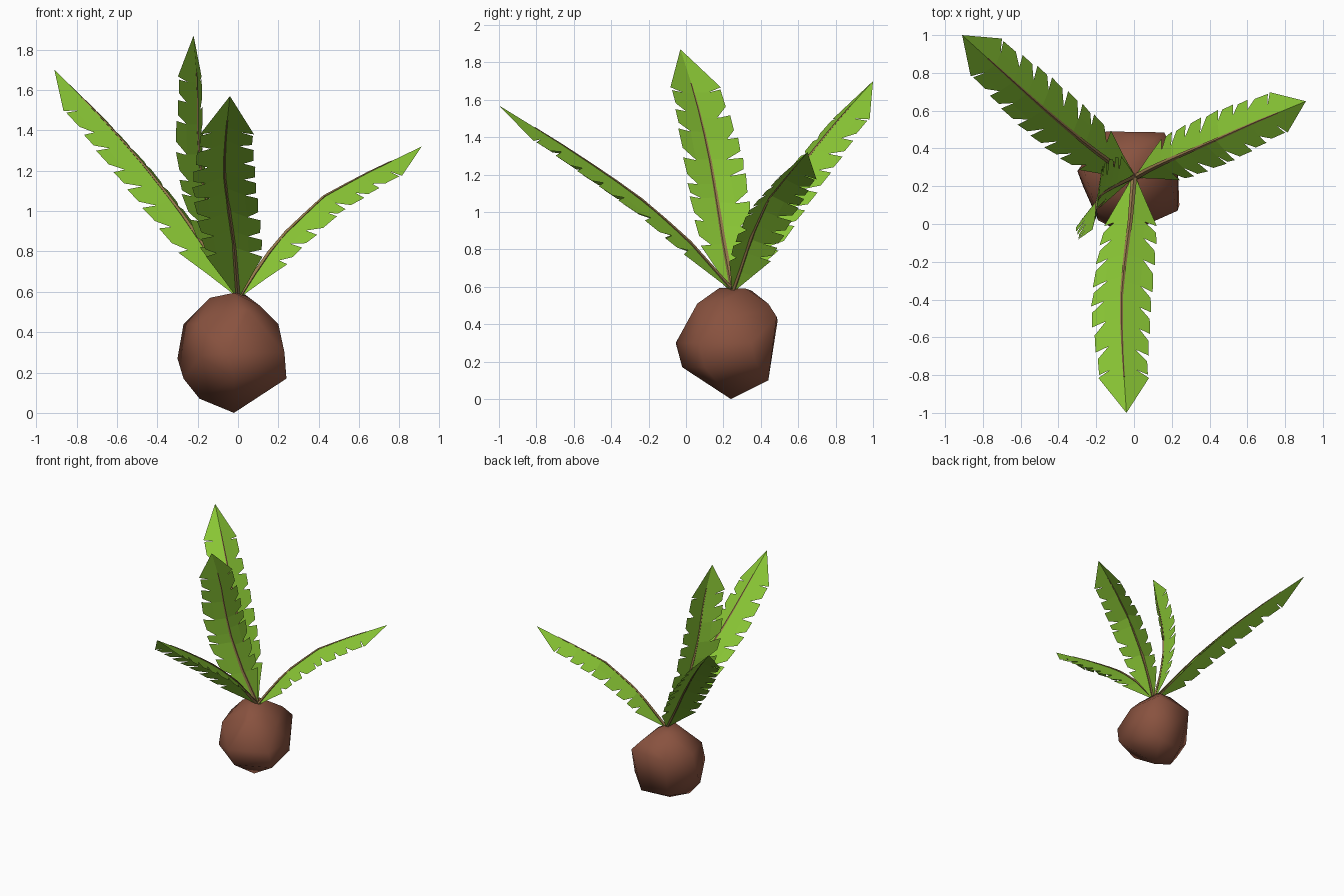
import bpy, bmesh, random
from mathutils import Vector

if "Cube" in bpy.data.objects:
    bpy.data.objects.remove(bpy.data.objects["Cube"])

random.seed(4)


def material(name, rgb):
    m = bpy.data.materials.new(name)
    m.diffuse_color = (*rgb, 1)
    m.use_nodes = True
    m.node_tree.nodes["Principled BSDF"].inputs["Base Color"].default_value = m.diffuse_color
    return m


GREEN = material("leaf green", (0.25, 0.56, 0.035))
TAN = material("midrib tan", (0.30, 0.19, 0.07))
BROWN = material("bulb brown", (0.25, 0.085, 0.05))


def finish(bm, name, mat):
    me = bpy.data.meshes.new(name)
    bm.to_mesh(me)
    bm.free()
    me.materials.append(mat)
    ob = bpy.data.objects.new(name, me)
    bpy.context.collection.objects.link(ob)
    return ob


def along(path, t):
    """Point at fraction t of the path length."""
    lens = [(b - a).length for a, b in zip(path, path[1:])]
    d = max(0.0, min(1.0, t)) * sum(lens)
    for a, b, l in zip(path, path[1:], lens):
        if d <= l + 1e-9:
            return a.lerp(b, d / l)
        d -= l
    return path[-1].copy()


def width(t):
    """Relative half width of the blade."""
    if t < 0.2:
        return 0.06 + 0.84 * t / 0.2
    return 0.9 + 0.1 * min(1, (t - 0.2) / 0.2) - 0.2 * max(0, (t - 0.6) / 0.24)


def leaf(name, pts, side, half, droop, hint):
    path = [Vector(p) for p in pts]
    side = Vector(side).normalized()
    hint = Vector(hint)

    def frame(t):
        tan = (along(path, t + 0.06) - along(path, t - 0.06)).normalized()
        n = tan.cross(side).normalized()
        return n if n.dot(hint) > 0 else -n

    def point(t, u):
        """u is the signed position across the blade, -1 to 1."""
        w = u * width(t)
        return along(path, t) + side * half * w - frame(t) * droop * abs(w)

    # Folded blade with torn notches along both edges
    bm = bmesh.new()

    def face(*cos):
        bm.faces.new([bm.verts.new(c) for c in cos])

    segs, t_start, t_tip = 7, 0.2, 0.82
    for s in (-1, 1):
        cuts = [t_start + (t_tip - t_start) * (i + (random.uniform(-0.2, 0.2) if 0 < i < segs else 0)) / segs
                for i in range(segs + 1)]
        face(point(0, 0), point(0.1, 0), point(0.1, s), point(0, s))
        face(point(0.1, 0), point(0.2, 0), point(0.2, s), point(0.1, s))
        for a, b in zip(cuts, cuts[1:]):
            d = b - a
            inner = random.uniform(0.5, 0.65)
            face(point(a, 0), point(b, 0), point(b, s * inner), point(a, s * inner))
            face(point(a, s * inner), point(b, s * inner),
                 point(b + 0.1 * d, s * 1.03), point(a + 0.42 * d, s * 0.98))
        # Pointed end
        face(point(t_tip, 0), path[-1], point(t_tip + 0.02, s * 1.08), point(t_tip, s * 0.55))
    bmesh.ops.remove_doubles(bm, verts=bm.verts, dist=0.0005)
    finish(bm, name, GREEN)

    # Tapered four-sided midrib
    bm = bmesh.new()
    rings = []
    for i in range(9):
        t = 0.86 * i / 8
        r = 0.016 - 0.012 * i / 8
        p, n = along(path, t), frame(t)
        rings.append([bm.verts.new(p + o) for o in (side * r, n * r * 0.7, -side * r, -n * r)])
    for a, b in zip(rings, rings[1:]):
        for k in range(4):
            bm.faces.new((a[k], a[(k + 1) % 4], b[(k + 1) % 4], b[k]))
    bm.faces.new(rings[0][::-1])
    bm.faces.new(rings[-1])
    bmesh.ops.recalc_face_normals(bm, faces=bm.faces)
    finish(bm, name + "_midrib", TAN)


leaf("front_leaf",
     [(0, .25, .58), (-.02, .02, .84), (-.05, -.2, 1.04), (-.07, -.42, 1.2), (-.06, -.7, 1.385), (-.04, -1, 1.57)],
     (1, 0, 0), .155, .075, (0, 0, 1))
leaf("back_left_leaf",
     [(0, .25, .58), (-.12, .32, .76), (-.3, .46, 1.02), (-.5, .63, 1.27), (-.7, .81, 1.49), (-.91, 1, 1.70)],
     (.64, .77, 0), .15, .07, (0, 0, 1))
leaf("right_leaf",
     [(.01, .25, .58), (.1, .3, .72), (.2, .345, .86), (.42, .44, 1.07), (.62, .53, 1.18), (.91, .65, 1.32)],
     (-.4, .91, 0), .135, .08, (0, 0, 1))
leaf("left_leaf",
     [(0, .25, .58), (-.1, .2, .85), (-.17, .16, 1.1), (-.2, .12, 1.33), (-.2, .05, 1.62), (-.22, -.03, 1.87)],
     (.4, .92, 0), .17, .045, (1, 0, 0))

# Faceted rounded bulb
bm = bmesh.new()
for p in [(-.02, .24, 0), (-.19, .22, .07), (.1, .44, .1), (-.12, .41, .1),
          (.24, .1, .17), (-.02, -.02, .17), (-.27, .2, .17), (.21, .37, .2),
          (-.05, -.055, .3), (-.3, .28, .27), (.23, .35, .3), (.23, .07, .3), (-.19, .02, .28),
          (-.27, .3, .44), (-.15, .49, .42), (.16, .485, .44), (.2, .2, .44), (-.2, .08, .44),
          (.05, .06, .51), (.1, .44, .51), (-.14, .26, .57), (-.02, .18, .595),
          (.03, .32, .59), (-.08, .35, .58), (.11, .2, .53), (0, .07, .51)]:
    bm.verts.new(p)
res = bmesh.ops.convex_hull(bm, input=bm.verts)
bmesh.ops.delete(bm, geom=[v for v in bm.verts if not v.link_faces], context='VERTS')
bmesh.ops.recalc_face_normals(bm, faces=bm.faces)
bulb = finish(bm, "bulb", BROWN)
bpy.context.view_layer.objects.active = bulb
bulb.select_set(True)
bpy.ops.object.shade_smooth_by_angle(angle=1.0)
